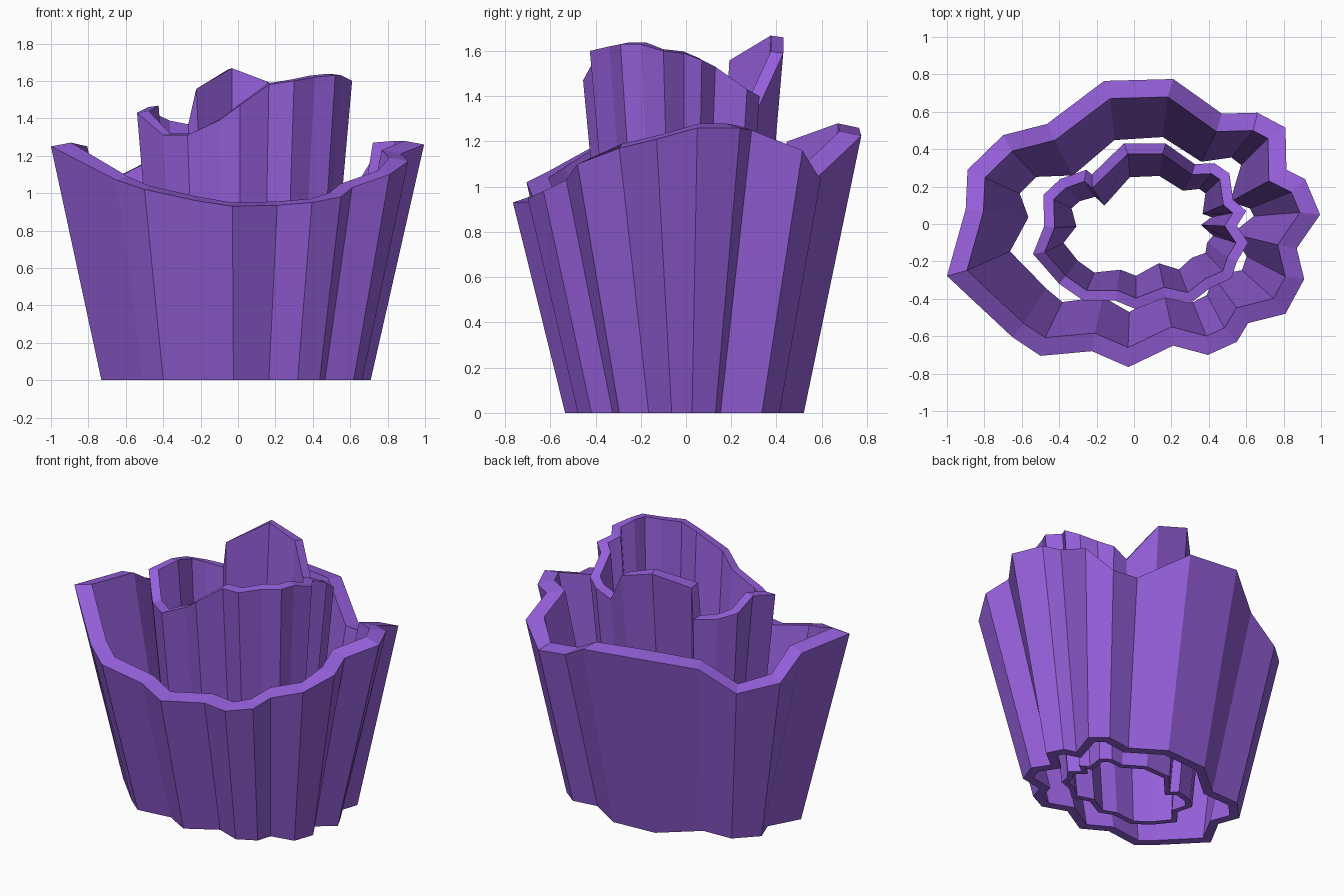
import bpy, bmesh
from mathutils import Vector

if "Cube" in bpy.data.objects:
    bpy.data.objects.remove(bpy.data.objects["Cube"])

purple = bpy.data.materials.new("purple")
purple.diffuse_color = (0.30, 0.115, 0.70, 1)
purple.use_nodes = True
purple.node_tree.nodes["Principled BSDF"].inputs["Base Color"].default_value = purple.diffuse_color


def inset(pts, d):
    """Mitred inward offset of a counter-clockwise outline."""
    out = []
    n = len(pts)
    for i, p in enumerate(pts):
        a = (p - pts[i - 1]).normalized()
        b = (pts[(i + 1) % n] - p).normalized()
        na, nb = Vector((-a.y, a.x)), Vector((-b.y, b.x))
        m = (na + nb).normalized()
        out.append(p + m * d / max(m.dot(na), 0.75))
    return out


def flared_ring(name, rim, radii, centre, slope_front, slope_back, wall_top, wall_base, lip):
    """Open pleated wall: uneven rim above, flat hollow base below."""
    top = [Vector((x, y)) for x, y, z in rim]
    heights = [z for x, y, z in rim]
    base = []
    for p, z in zip(top, heights):
        q = p - Vector(centre)
        normal = Vector((q.x / radii[0] ** 2, q.y / radii[1] ** 2)).normalized()
        t = (normal.y + 1) / 2
        slope = slope_front * (1 - t) + slope_back * t
        base.append(p - normal * slope * z)
    top_in, base_in = inset(top, wall_top), inset(base, wall_base)

    bm = bmesh.new()
    loops = [
        [bm.verts.new((p.x, p.y, 0)) for p in base],
        [bm.verts.new((p.x, p.y, z)) for p, z in zip(top, heights)],
        [bm.verts.new((p.x, p.y, z + lip)) for p, z in zip(top_in, heights)],
        [bm.verts.new((p.x, p.y, 0)) for p in base_in],
    ]
    n = len(rim)
    for k in range(4):
        lo, hi = loops[k], loops[(k + 1) % 4]
        for i in range(n):
            j = (i + 1) % n
            bm.faces.new((lo[i], lo[j], hi[j], hi[i]))
    bmesh.ops.recalc_face_normals(bm, faces=bm.faces)
    mesh = bpy.data.meshes.new(name)
    bm.to_mesh(mesh)
    bm.free()
    mesh.materials.append(purple)
    obj = bpy.data.objects.new(name, mesh)
    bpy.context.collection.objects.link(obj)


# Outer pleated wall: rim corners, counter-clockwise from the right
outer_rim = [
    (.995, .05, 1.26), (.915, .24, 1.26), (.815, .29, 1.25), (.81, .515, 1.16),
    (.66, .595, 1.03), (.47, .59, 1.05), (.21, .775, 1.225), (-.16, .765, 1.26),
    (-.465, .535, 1.18), (-.70, .475, 1.06), (-.89, .29, 1.11), (-.90, .08, 1.23),
    (-1, -.278, 1.25), (-.65, -.605, 1.07), (-.50, -.705, 1.02), (-.225, -.68, .96),
    (-.03, -.765, .93), (.21, -.65, .935), (.395, -.70, .95), (.55, -.63, .98),
    (.61, -.53, 1.03), (.81, -.48, 1.10), (.91, -.295, 1.17), (.87, -.13, 1.21)]
flared_ring("outer_wall", outer_rim, (.97, .76), (0, 0), .248, .21, .095, .055, .02)

# Inner taller wall
inner_rim = [
    (.60, .07, 1.56), (.53, .13, 1.53), (.51, .27, 1.43), (.43, .325, 1.40),
    (.325, .32, 1.35), (.17, .43, 1.59), (-.055, .43, 1.66), (-.225, .265, 1.55),
    (-.255, .29, 1.36), (-.395, .24, 1.38), (-.485, .155, 1.41), (-.48, -.01, 1.46),
    (-.54, -.16, 1.43), (-.40, -.32, 1.31), (-.27, -.41, 1.31), (-.10, -.41, 1.39),
    (.01, -.455, 1.47), (.165, -.395, 1.58), (.30, -.425, 1.60), (.41, -.34, 1.62),
    (.52, -.29, 1.63), (.55, -.20, 1.63), (.61, -.10, 1.60), (.55, -.01, 1.59)]
flared_ring("inner_wall", inner_rim, (.57, .43), (.03, 0), .095, .088, .055, .035, .008)
